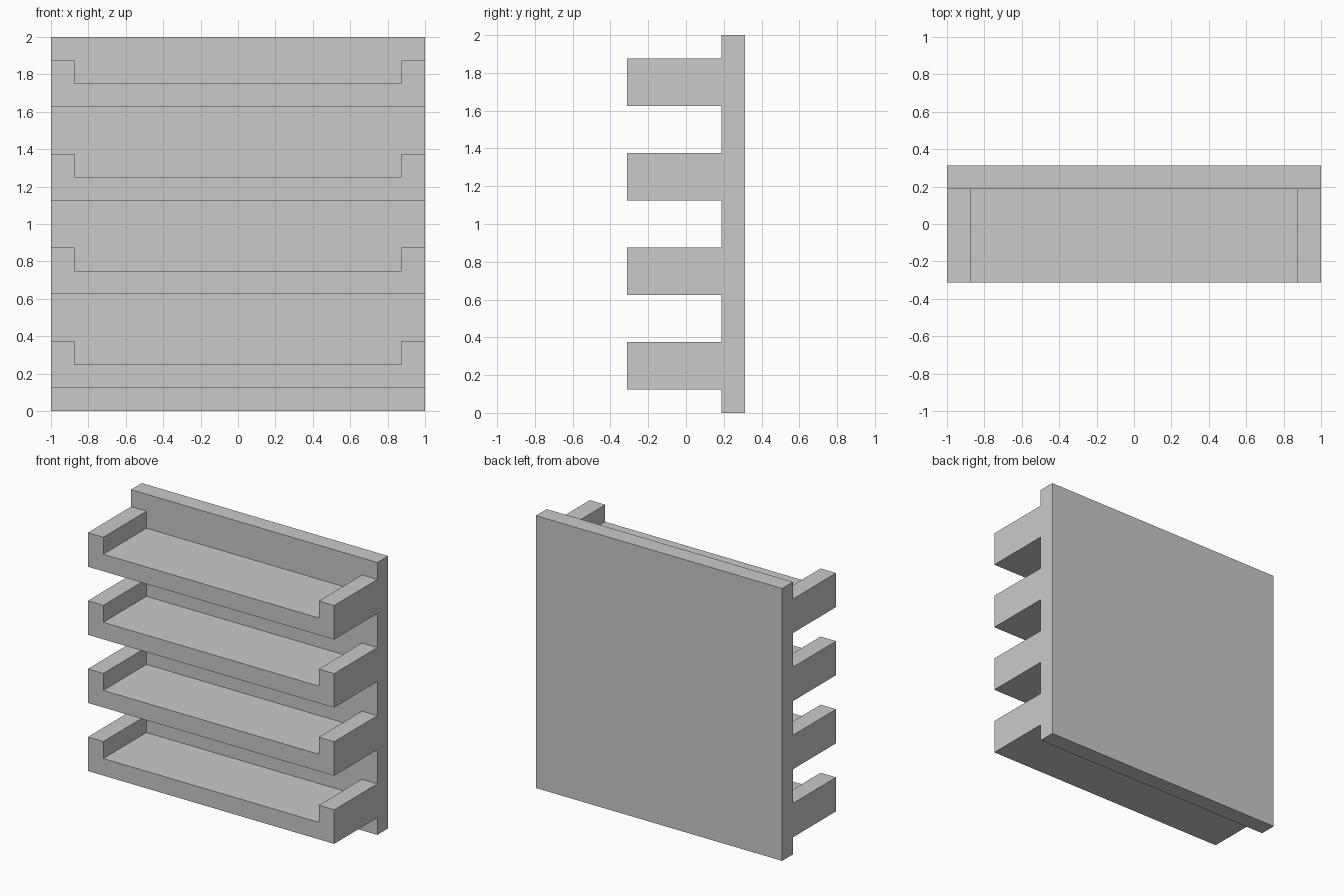
import bpy, bmesh

if "Cube" in bpy.data.objects:
    bpy.data.objects.remove(bpy.data.objects["Cube"])

grey = bpy.data.materials.new("light grey")
grey.diffuse_color = (0.59, 0.59, 0.59, 1)
grey.use_nodes = True
grey.node_tree.nodes["Principled BSDF"].inputs["Base Color"].default_value = grey.diffuse_color

T = 0.125                       # board thickness
Y0, Y1, Y2 = -0.3125, 0.1875, 0.3125


def extrude_profile(name, profile, y0, y1):
    """Prism made from an x-z outline, extruded along y."""
    bm = bmesh.new()
    face = bm.faces.new([bm.verts.new((x, y0, z)) for x, z in profile])
    res = bmesh.ops.extrude_face_region(bm, geom=[face], use_keep_orig=True)
    verts = [g for g in res["geom"] if isinstance(g, bmesh.types.BMVert)]
    bmesh.ops.translate(bm, verts=verts, vec=(0, y1 - y0, 0))
    bmesh.ops.recalc_face_normals(bm, faces=bm.faces)
    mesh = bpy.data.meshes.new(name)
    bm.to_mesh(mesh)
    bm.free()
    mesh.materials.append(grey)
    obj = bpy.data.objects.new(name, mesh)
    bpy.context.collection.objects.link(obj)
    return obj


# Back panel
extrude_profile("back_panel", [(-1, 0), (1, 0), (1, 2), (-1, 2)], Y1, Y2)

# Four shelves with a raised lip at each end
for i in range(4):
    z = T + 0.5 * i
    half = [(1, z), (1, z + 2 * T), (1 - T, z + 2 * T), (1 - T, z + T)]
    outline = half + [(-x, h) for x, h in reversed(half)]
    extrude_profile(f"shelf_{i + 1}", outline, Y0, Y1)
